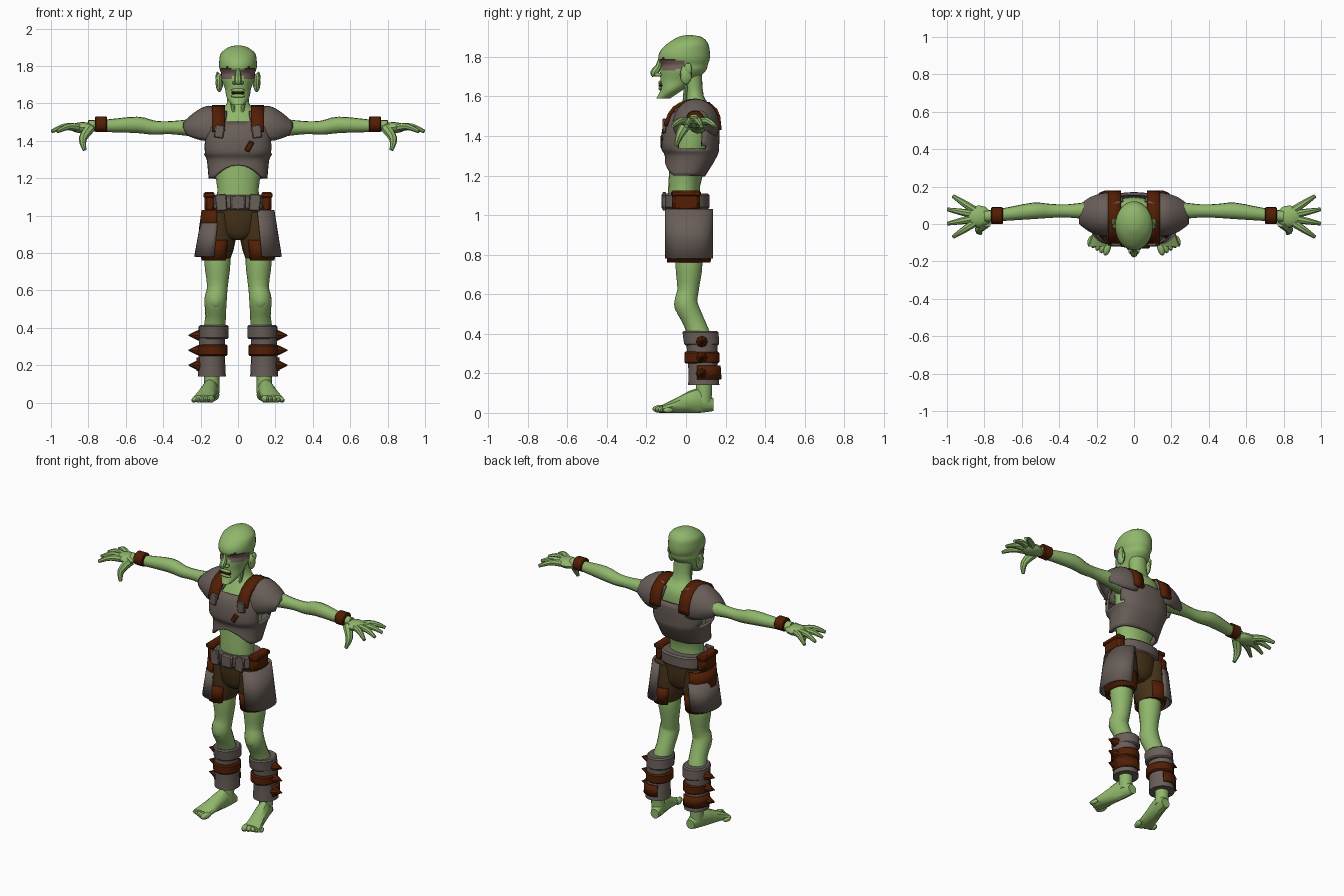
import bpy, bmesh
from math import cos, sin, radians, copysign
from mathutils import Vector, Matrix

if "Cube" in bpy.data.objects:
    bpy.data.objects.remove(bpy.data.objects["Cube"])


def material(name, *rgb):
    linear = [c ** 2.2 for c in rgb] + [1]
    m = bpy.data.materials.new(name)
    m.use_nodes = True
    m.diffuse_color = linear
    m.node_tree.nodes["Principled BSDF"].inputs["Base Color"].default_value = linear
    return m


SKIN = material("green skin", .56, .71, .42)
GREY = material("grey leather", .41, .37, .35)
BROWN = material("red brown leather", .33, .14, .05)
CLOTH = material("dark brown cloth", .28, .21, .12)
EYE = material("dusky eye", .46, .38, .36)
DARK = material("dark lid", .23, .17, .12)
made = []


def finish(name, bm, *materials, mirror=False, thick=0, bevel=0):
    """Turn the mesh into a named object with its modifiers."""
    bmesh.ops.recalc_face_normals(bm, faces=bm.faces[:])
    mesh = bpy.data.meshes.new(name)
    bm.to_mesh(mesh)
    bm.free()
    ob = bpy.data.objects.new(name, mesh)
    bpy.context.collection.objects.link(ob)
    for m in materials:
        mesh.materials.append(m)
    if thick:
        solid = ob.modifiers.new("thickness", "SOLIDIFY")
        solid.thickness, solid.offset = thick, 0
    if bevel:
        ob.modifiers.new("bevel", "BEVEL").width = bevel
    if mirror:
        ob.modifiers.new("mirror", "MIRROR")
    made.append(ob)


def spline(rows, steps):
    """Smooth curve through rows of numbers."""
    last, out = len(rows) - 1, []
    for i in range(last):
        near = [rows[max(0, min(k, last))] for k in range(i - 1, i + 3)]
        for t in [s / steps for s in range(steps)]:
            out.append([b + ((c - a) * t + (2 * a - 5 * b + 4 * c - d) * t ** 2
                             + (3 * b - a - 3 * c + d) * t ** 3) / 2
                        for a, b, c, d in zip(*near)])
    return out + [rows[-1]]


def bridge(bm, rows, closed=True):
    n = len(rows[0])
    for a, b in zip(rows, rows[1:]):
        for i in range(n if closed else n - 1):
            j = (i + 1) % n
            bm.faces.new((a[i], a[j], b[j], b[i]))


def profile(*rows, axis="Z", mid=0, n=18, steps=1, arc=None, power=2, cap=True):
    """Rows give the station on the axis, half width, front and back."""
    bm, loops = bmesh.new(), []
    start, end = arc or (0, 360)
    for station, wide, front, back in spline(rows, steps):
        loop = []
        for i in range(n + bool(arc)):
            t = radians(start + (end - start) * i / n)
            c, s = (copysign(abs(k) ** (2 / power), k) for k in (cos(t), sin(t)))
            u, v = mid + wide * c, (front + back) / 2 + (back - front) / 2 * s
            loop.append(bm.verts.new({"X": (station, u, v), "Y": (u, station, v),
                                      "Z": (u, v, station)}[axis]))
        loops.append(loop)
    bridge(bm, loops, not arc)
    if cap and not arc:
        bm.faces.new(loops[0])
        bm.faces.new(loops[-1])
    return bm


def tube(bm, *points, n=8, steps=3):
    """Round limb through points that carry a radius."""
    points = spline(points, steps)
    loops, before, turn = [], Vector((0, 0, 1)), Matrix.Identity(3)
    for i, (x, y, z, r) in enumerate(points):
        ahead, behind = points[min(i + 1, len(points) - 1)], points[max(i - 1, 0)]
        along = (Vector(ahead[:3]) - Vector(behind[:3])).normalized()
        turn = before.rotation_difference(along).to_matrix() @ turn
        before = along
        angles = [radians(360 * k / n) for k in range(n)]
        loops.append([bm.verts.new(Vector((x, y, z)) + turn @ Vector((r * cos(a), r * sin(a), 0)))
                      for a in angles])
    bridge(bm, loops)
    bm.faces.new(loops[0])
    bm.faces.new(loops[-1])


def ball(bm, centre, radii):
    m = Matrix.Translation(centre) @ Matrix.Diagonal((*radii, 1))
    bmesh.ops.create_uvsphere(bm, u_segments=12, v_segments=8, radius=1, matrix=m)


def box(name, centre, size, mat, mirror=False, tilt=0):
    bm = bmesh.new()
    turn = Matrix.Rotation(radians(tilt), 4, "Y")
    bmesh.ops.create_cube(bm, size=1, matrix=Matrix.Translation(centre) @ turn
                          @ Matrix.Diagonal((*size, 1)))
    finish(name, bm, mat, mirror=mirror, bevel=min(size) / 4)


# Head, with the oval eye sockets coloured by face position
bm = profile((1.59, .03, -.15, -.08), (1.63, .06, -.13, -.02), (1.68, .07, -.13, .05),
             (1.73, .09, -.13, .1), (1.76, .09, -.125, .11), (1.79, .1, -.14, .12),
             (1.83, .1, -.13, .12), (1.87, .09, -.09, .11), (1.9, .05, -.04, .08),
             (1.91, .01, 0, .03), n=36, steps=4)
for face in bm.faces:
    c = face.calc_center_median()
    if c.y < 0 and ((abs(c.x) - .062) / .044) ** 2 + ((c.z - 1.762) / .033) ** 2 < 1:
        face.material_index = 2 if c.z > 1.78 else 1
finish("head", bm, SKIN, EYE, DARK)

bm = bmesh.new()
tube(bm, (0, -.13, 1.79, .01), (0, -.14, 1.75, .016), (0, -.16, 1.72, .02), (0, -.16, 1.7, .01))
finish("nose", bm, SKIN)
bm = bmesh.new()
ball(bm, (.02, -.14, 1.71), (.01, .02, .01))
finish("nostril", bm, SKIN, mirror=True)
bm = bmesh.new()
ball(bm, (.1, 0, 1.71), (.02, .03, .05))
ball(bm, (.11, .01, 1.74), (.01, .02, .03))
finish("ear", bm, SKIN, mirror=True)
bm = bmesh.new()
for z in (1.64, 1.67):
    ball(bm, (0, -.13, z), (.04, .01, .01))
finish("lips", bm, SKIN)
box("mouth", (0, -.13, 1.656), (.07, .02, .01), BROWN)

# Trunk and neck
finish("trunk", profile((1, .13, -.09, .09), (1.14, .11, -.09, .07), (1.3, .14, -.08, .12),
                        (1.45, .15, -.08, .145), (1.54, .12, -.03, .135), (1.6, .06, 0, .09),
                        (1.73, .06, -.03, .08), n=20, steps=3), SKIN)
bm = bmesh.new()
tube(bm, (.02, -.01, 1.54, .01), (.04, 0, 1.66, .01))
finish("neck_cord", bm, SKIN, mirror=True)

# Vest with arched hem, scooped neck and open armpits
bm = profile((1.2, .15, -.1, .09), (1.3, .16, -.1, .15), (1.35, .18, -.12, .16),
             (1.47, .17, -.1, .16), (1.57, .13, 0, .12), n=36, steps=4, power=2.5, cap=False)
for v in bm.verts:
    if v.co.y < 0 and v.co.z < 1.3:
        v.co.z += max(0, 1 - (v.co.x / .13) ** 2) * (1.3 - v.co.z) * .7
gone = []
for face in bm.faces:
    c = face.calc_center_median()
    neck = abs(c.x) < .07 and c.z > (1.5 if c.y < 0 else 1.47)
    armpit = abs(c.x) > .14 and abs(c.y - .03) < .06 and 1.33 < c.z < 1.5
    if neck or armpit:
        gone.append(face)
bmesh.ops.delete(bm, geom=gone, context="FACES")
finish("vest", bm, GREY, thick=.015)
box("chest_patch", (.06, -.12, 1.37), (.03, .02, .06), BROWN, tilt=30)

# Shoulder guards, raked outward at the top, and over-shoulder straps
bm = profile((.1, .1, 1.36, 1.56), (.16, .11, 1.33, 1.58), (.23, .09, 1.35, 1.545),
             (.29, .05, 1.41, 1.49), axis="X", mid=.05, steps=3, arc=(-25, 205))
for v in bm.verts:
    v.co.x -= max(0, 1.47 - v.co.z) * .5
finish("shoulder_guard", bm, GREY, mirror=True, thick=.015)
bm = bmesh.new()
path = spline([(-.105, 1.45), (-.06, 1.54), (.05, 1.58), (.15, 1.53), (.17, 1.43)], 3)
bridge(bm, [[bm.verts.new((x, y, z)) for x in (.07, .14)] for y, z in path], closed=False)
finish("shoulder_strap", bm, BROWN, mirror=True, thick=.02)
box("strap_buckle", (.1, -.11, 1.45), (.05, .02, .07), GREY, mirror=True, tilt=-8)

# Arms, hands and wrist bands
bm = bmesh.new()
tube(bm, (.12, .06, 1.47, .06), (.22, .07, 1.47, .05), (.36, .07, 1.47, .035),
     (.45, .07, 1.47, .038), (.54, .07, 1.485, .044), (.7, .05, 1.48, .034),
     (.8, .04, 1.48, .03), n=12)
finish("arm", bm, SKIN, mirror=True)
bm = bmesh.new()
ball(bm, (.83, .04, 1.47), (.07, .06, .03))
for i in range(4):
    fan = radians(33 - 22 * i)
    tube(bm, *[(.8 + reach * cos(fan), .04 + reach * sin(fan), z, r) for reach, z, r in
               [(.06, 1.47, .022), (.13, 1.475, .018), (.2, 1.45, .01)]])
tube(bm, (.79, .01, 1.47, .03), (.83, -.03, 1.41, .022), (.82, -.05, 1.35, .01))
finish("hand", bm, SKIN, mirror=True)
finish("wrist_band", profile((.7, .045, 1.445, 1.53), (.765, .045, 1.445, 1.53),
                             axis="X", mid=.045), BROWN, mirror=True, bevel=.005)

# Belt, buckle and pouches
finish("belt", profile((1.03, .15, -.11, .12), (1.11, .15, -.11, .12), power=2.4),
       GREY, bevel=.01)
box("buckle", (0, -.11, 1.07), (.08, .03, .08), GREY)
box("belt_block", (.09, -.11, 1.07), (.06, .02, .09), GREY, mirror=True, tilt=5)
box("pouch", (.15, 0, 1.07), (.06, .14, .1), BROWN, mirror=True)
box("pouch_flap", (.155, 0, 1.11), (.06, .15, .03), BROWN, mirror=True)

# Shorts with leather trim at the hems and the right hip
finish("shorts_seat", profile((.87, .05, -.06, .07), (.91, .12, -.09, .11),
                              (1.05, .15, -.1, .115), steps=2), CLOTH)
finish("shorts_leg", profile((.77, .07, -.08, .11), (.88, .1, -.09, .12),
                             (1.02, .08, -.095, .115), mid=.11, steps=2), CLOTH, mirror=True)
finish("shorts_trim", profile((.76, .075, -.09, .12), (.87, .09, -.095, .125),
                              mid=.115, arc=(-130, 130)), BROWN, mirror=True, thick=.01)
finish("hip_patch", profile((.92, .09, -.1, .125), (1.03, .075, -.1, .125),
                            mid=-.115, arc=(88, 272)), BROWN, thick=.01)

# Thigh plates, flared outward: the right one starts lower
for name, side, turn, top in (("left", 1, 0, 1.03), ("right", -1, 180, .96)):
    bm = profile((.78, .095, -.1, .13), (top, .08, -.1, .13), mid=side * .12,
                 arc=(turn - 92, turn + 92), power=2.3)
    for v in bm.verts:
        v.co.x += side * .1 * (.9 - v.co.z)
    finish(name + "_thigh_plate", bm, GREY, thick=.015)

# Legs and feet
bm = bmesh.new()
tube(bm, (.14, .09, .05, .04), (.14, .09, .2, .045), (.13, .08, .34, .06),
     (.12, .04, .46, .055), (.12, 0, .55, .06), (.11, .01, .62, .055),
     (.11, .015, .76, .07), (.11, .01, .9, .05), n=14)
ball(bm, (.12, -.03, .55), (.04, .03, .05))
finish("leg", bm, SKIN, mirror=True)
bm = profile((.14, .03, .01, .07), (.07, .04, 0, .13), (-.04, .05, 0, .08),
             (-.12, .06, 0, .04), axis="Y", mid=.145, n=12, steps=2)
for i in range(5):
    r = .02 - i / 600
    ball(bm, (.1 + .025 * i, .01 * i - .13, r), (r, 2 * r, r))
for v in bm.verts:
    v.co.x += .22 * (.07 - v.co.y)
finish("foot", bm, SKIN, mirror=True)

# Shin guards with bands, worn patches and side spikes
finish("shin_guard", profile((.14, .075, .01, .17), (.25, .07, .01, .16), (.35, .07, 0, .16),
                             mid=.14, steps=2), GREY, mirror=True)
finish("shin_cuff", profile((.34, .08, -.01, .17), (.415, .08, -.02, .165), mid=.13),
       GREY, mirror=True, bevel=.008)
finish("shin_band", profile((.25, .08, -.01, .17), (.31, .08, -.01, .17), mid=.135),
       BROWN, mirror=True, bevel=.008)
finish("shin_patch", profile((.17, .078, .01, .175), (.24, .076, .01, .17), mid=.14,
                             arc=(-25, 125)), BROWN, mirror=True, thick=.01)
bm = bmesh.new()
for z in (.2, .28, .36):
    tube(bm, (.19, .08, z, .035), (.22, .08, z, .025), (.265, .08, z, .002), steps=1)
finish("shin_spikes", bm, BROWN, mirror=True)

# Smooth shading with crisp folds
bpy.ops.object.select_all(action="DESELECT")
for ob in made:
    ob.select_set(True)
bpy.context.view_layer.objects.active = made[0]
bpy.ops.object.shade_smooth_by_angle(angle=radians(32))
